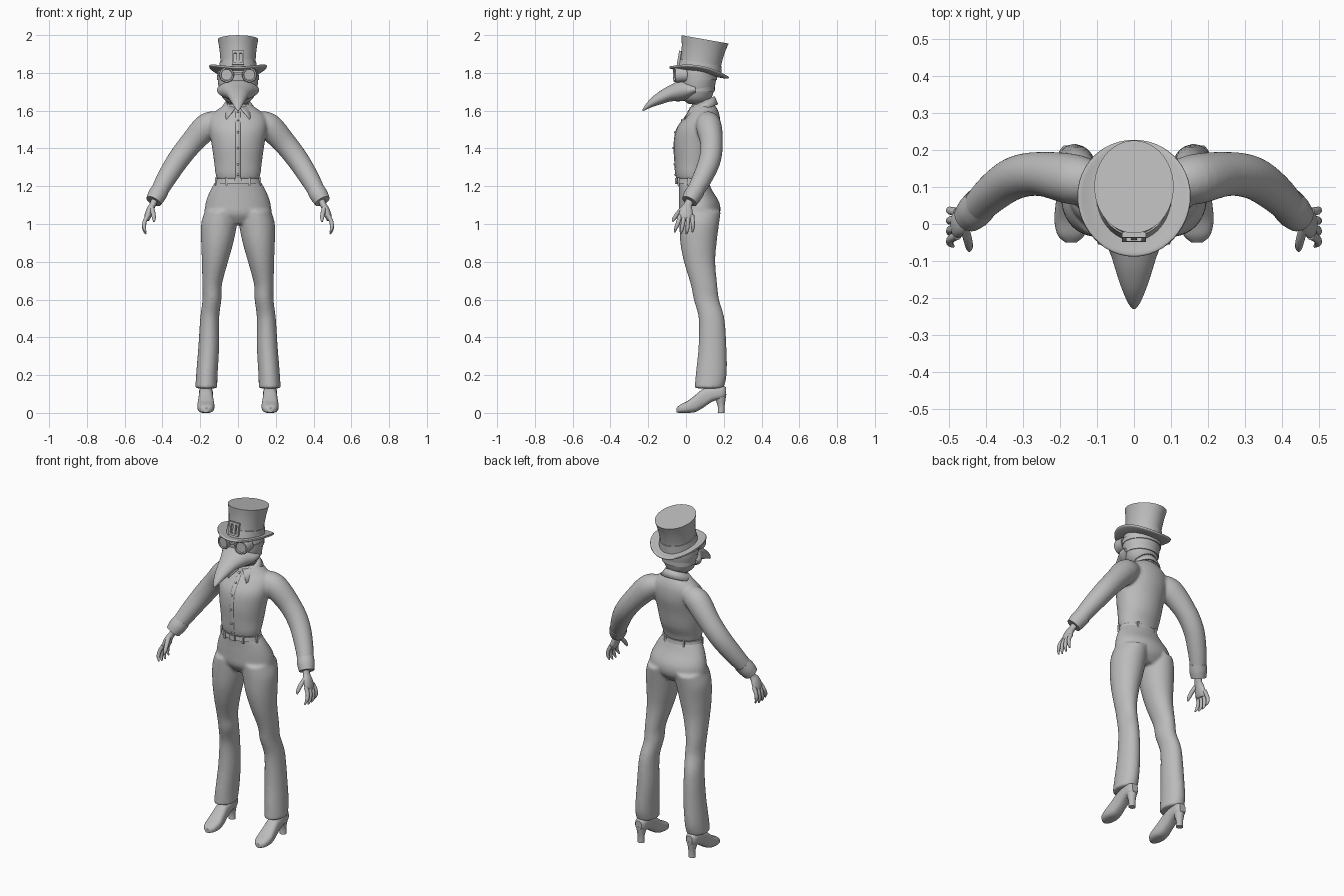
import bpy, bmesh
from math import sin, cos, pi, radians
from mathutils import Vector, Matrix

cube = bpy.data.objects.get("Cube")
if cube:
    bpy.data.objects.remove(cube, do_unlink=True)

clay = bpy.data.materials.new("plain_grey")
clay.use_nodes = True
clay.diffuse_color = (.5, .5, .5, 1)
clay.node_tree.nodes["Principled BSDF"].inputs["Base Color"].default_value = (.5, .5, .5, 1)

X, Y, Z = Vector((1, 0, 0)), Vector((0, 1, 0)), Vector((0, 0, 1))
SIDES = {"left": 1, "right": -1}
made = []


def smooth(rows, steps):
    """Interpolate rows of numbers with a Catmull-Rom spline."""
    result = []
    last = len(rows) - 1
    for i in range(last):
        quad = (rows[max(i - 1, 0)], rows[i], rows[i + 1], rows[min(i + 2, last)])
        for s in range(steps):
            t = s / steps
            result.append(tuple(
                b + t / 2 * (c - a + t * (2 * a - 5 * b + 4 * c - d + t * (3 * b - a - 3 * c + d)))
                for a, b, c, d in zip(*quad)))
    return result + [rows[-1]]


def flip(rows, side):
    return [(row[0] * side,) + tuple(row[1:]) for row in rows]


def loft(bm, rows, axis=None, ref=X, steps=5, count=32, power=1):
    """Skin elliptical sections given as x, y, z, radius along ref, other radius."""
    rows = smooth(rows, steps)
    centres = [Vector(row[:3]) for row in rows]
    rings = []
    for i, row in enumerate(rows):
        tangent = axis or centres[min(i + 1, len(rows) - 1)] - centres[max(i - 1, 0)]
        tangent = tangent.normalized()
        u = (ref - tangent * ref.dot(tangent)).normalized()
        v = tangent.cross(u)
        ring = []
        for k in range(count):
            c, s = cos(2 * pi * k / count), sin(2 * pi * k / count)
            c, s = [abs(w) ** power * (1 if w > 0 else -1) for w in (c, s)]
            ring.append(bm.verts.new(centres[i] + u * c * row[3] + v * s * row[4]))
        rings.append(ring)
    for low, high in zip(rings, rings[1:]):
        for k in range(count):
            n = (k + 1) % count
            bm.faces.new((low[k], low[n], high[n], high[k]))
    bm.faces.new(rings[0])
    bm.faces.new(rings[-1])


def box(bm, centre, size):
    place = Matrix.Translation(centre) @ Matrix.Diagonal((*size, 1))
    bmesh.ops.create_cube(bm, size=1, matrix=place)


def finish(name, bm, matrix=None, blend=False):
    """Turn a bmesh into an object, optionally fusing its parts."""
    if matrix:
        bm.transform(matrix)
    bmesh.ops.recalc_face_normals(bm, faces=bm.faces)
    mesh = bpy.data.meshes.new(name)
    bm.to_mesh(mesh)
    bm.free()
    mesh.materials.append(clay)
    obj = bpy.data.objects.new(name, mesh)
    bpy.context.collection.objects.link(obj)
    made.append(obj)
    if blend:
        remesh = obj.modifiers.new("fuse", "REMESH")
        remesh.mode = "VOXEL"
        remesh.voxel_size = .008
        remesh.use_smooth_shade = True
        relax = obj.modifiers.new("relax", "SMOOTH")
        relax.iterations = 6
    return obj


def lofted(name, rows, **options):
    bm = bmesh.new()
    loft(bm, rows, **options)
    return finish(name, bm)


# Trousers: hips fused with two flared legs
hips = [(0, .037, 1.235, .113, .078), (0, .05, 1.18, .146, .088), (0, .07, 1.11, .172, .108),
        (0, .072, 1.05, .17, .106), (0, .07, 1, .1, .07)]
leg = [(.09, .075, 1.07, .085, .11), (.1, .07, 1, .095, .105), (.11, .066, .9, .085, .096),
       (.122, .072, .8, .069, .083), (.137, .095, .68, .052, .07), (.138, .108, .6, .05, .067),
       (.15, .135, .5, .05, .068), (.155, .14, .35, .055, .074), (.165, .133, .2, .057, .082),
       (.168, .122, .13, .058, .076)]
bm = bmesh.new()
loft(bm, hips, axis=Z)
for side in SIDES.values():
    loft(bm, flip(leg, side), axis=Z)
finish("trousers", bm, blend=True)

# Shirt: torso fused with sleeves
torso = [(0, .033, 1.235, .112, .08), (0, .033, 1.27, .12, .088), (0, .043, 1.33, .127, .102),
         (0, .05, 1.42, .14, .113), (0, .065, 1.5, .153, .115), (0, .085, 1.56, .15, .095),
         (0, .095, 1.6, .115, .075), (0, .09, 1.635, .065, .06)]
sleeve = [(.09, .11, 1.545, .05, .05), (.16, .12, 1.52, .068, .07), (.25, .135, 1.425, .06, .062),
          (.32, .125, 1.335, .058, .058), (.38, .085, 1.24, .052, .052),
          (.43, .035, 1.15, .043, .043)]
bm = bmesh.new()
loft(bm, torso, axis=Z)
for side in SIDES.values():
    loft(bm, flip(sleeve, side), ref=Y)
finish("shirt", bm, blend=True)

# Front placket and buttons following the chest
chest = [(0, cy - ry + .001, z, .012, .004) for x, cy, z, rx, ry in torso[:-1]]
lofted("placket", chest, axis=Z, count=12)
bm = bmesh.new()
for row in smooth(chest, 5)[4::5]:
    spot = Matrix.Translation((0, row[1] - .004, row[2]))
    bmesh.ops.create_uvsphere(bm, u_segments=10, v_segments=6, radius=.006, matrix=spot)
finish("buttons", bm)

# Folded collar with two points
bm = bmesh.new()
pairs = []
for k in range(33):
    w = k / 16 - 1
    top, low = pi / 2 + w * (pi - .2), pi / 2 + w * (pi - .72)
    tip = max(0, abs(w) - .6) / .4
    pairs.append((
        bm.verts.new((.06 * cos(top), .085 + .062 * sin(top), 1.645 + .03 * sin(top))),
        bm.verts.new((.09 * cos(low), .082 + (.085 + .03 * tip) * sin(low),
                      1.603 + .03 * sin(low) - .028 * tip * tip))))
for (a, b), (c, d) in zip(pairs, pairs[1:]):
    bm.faces.new((a, b, d, c))
collar = finish("collar", bm)
collar.modifiers.new("cloth", "SOLIDIFY").thickness = .009
collar.modifiers["cloth"].offset = 0

# Belt with buckle and loops
lofted("belt", [(0, .035, 1.215, .123, .087), (0, .035, 1.24, .118, .084)], axis=Z, steps=1)
bm = bmesh.new()
box(bm, (0, -.051, 1.228), (.036, .012, .03))
for angle in (-60, -120, -15, 195, 60, 120):
    a = radians(angle)
    box(bm, (.121 * cos(a), .035 + .086 * sin(a), 1.226), (.012, .012, .042))
finish("belt_buckle_and_loops", bm)

# Cuffs, hands, shoes
cuff = [(.412, .055, 1.18, .047, .047), (.43, .035, 1.15, .048, .048), (.447, .018, 1.12, .042, .042)]
palm = [(.435, .028, 1.145, .024, .02), (.45, .012, 1.105, .022, .017), (.466, .002, 1.075, .033, .019),
        (.478, -.001, 1.04, .038, .018), (.483, -.003, 1.02, .03, .012)]
thumb = [(.458, -.01, 1.09, .013, .013), (.449, -.042, 1.057, .012, .012),
         (.445, -.062, 1.03, .01, .01), (.445, -.072, 1.012, .004, .004)]
shoe = [(.17, -.05, .014, .015, .012), (.17, -.03, .022, .036, .022), (.17, .01, .032, .045, .032),
        (.17, .05, .05, .042, .045), (.17, .09, .077, .038, .05), (.17, .14, .1, .037, .04),
        (.17, .19, .108, .034, .035), (.17, .212, .11, .02, .025)]
heel = [(.17, .186, 0, .02, .018), (.17, .186, .04, .02, .019), (.17, .178, .1, .033, .036)]
for label, side in SIDES.items():
    lofted(label + "_cuff", flip(cuff, side), ref=Y)
    bm = bmesh.new()
    loft(bm, flip(palm, side), ref=Y, count=20)
    loft(bm, flip(thumb, side), ref=X, count=12)
    for k in range(4):
        y, reach = .021 * k - .031, .01 * (k in (1, 2))
        finger = [(.477, y, 1.045, .012, .012), (.494, y * 1.2 - .003, 1.012, .011, .011),
                  (.497, y * 1.4 - .008, .983 - reach, .0095, .0095),
                  (.488, y * 1.5 - .014, .957 - reach, .004, .004)]
        loft(bm, flip(finger, side), ref=Y, count=12)
    finish(label + "_hand", bm)
    bm = bmesh.new()
    loft(bm, flip(shoe, side), axis=Y, power=.75)
    loft(bm, flip(heel, side), axis=Z, count=20)
    finish(label + "_shoe", bm)

# Neck, hooded head and straps
lofted("neck", [(0, .09, 1.58, .056, .055), (0, .08, 1.69, .054, .053)], axis=Z)
head = [(0, .06, 1.635, .04, .045), (0, .057, 1.66, .075, .073), (0, .06, 1.7, .095, .086),
        (0, .062, 1.75, .106, .095), (0, .066, 1.8, .107, .096), (0, .07, 1.84, .098, .092)]
lofted("head", head, axis=Z)
for name, z in (("goggle_strap", 1.775), ("mask_strap", 1.715)):
    grow = .012 * (z < 1.75)
    lofted(name, [(0, .064, z - .013, .111 - grow, .1 - grow), (0, .064, z + .013, .112 - grow, .101 - grow)],
           axis=Z, steps=1)

# Curved beak mask
beak = [(0, .05, 1.712, .112, .03), (0, .01, 1.708, .11, .05), (0, -.03, 1.706, .088, .056),
        (0, -.08, 1.693, .064, .044), (0, -.13, 1.672, .048, .037), (0, -.18, 1.645, .031, .026),
        (0, -.215, 1.617, .015, .014), (0, -.23, 1.602, .003, .004)]
lofted("beak_mask", beak, axis=Y, steps=6)

# Round goggles with recessed lenses
bm = bmesh.new()
for side in SIDES.values():
    rim = [(.063, 0, 1.79, .036, .036), (.061, -.05, 1.79, .041, .041),
           (.06, -.062, 1.79, .038, .038), (.06, -.062, 1.79, .031, .031),
           (.06, -.055, 1.79, .029, .029)]
    loft(bm, flip(rim, side), axis=Vector((.2 * side, -1, 0)), steps=1)
box(bm, (0, -.046, 1.795), (.05, .012, .012))
finish("goggles", bm)

# Tilted top hat with side-rolled brim
tilt = Matrix.Translation((0, .07, 1.805)) @ Matrix.Rotation(radians(-10), 4, "X")
bm = bmesh.new()
loft(bm, [(0, 0, 0, .098, .113), (0, 0, .05, .093, .108), (0, 0, .12, .098, .115),
          (0, 0, .175, .107, .127)], axis=Z, count=48)
finish("hat_crown", bm, tilt)
bm = bmesh.new()
loft(bm, [(0, 0, -.008, .09, .1), (0, 0, -.008, .12, .13), (0, 0, -.006, .148, .155),
          (0, 0, 0, .153, .16), (0, 0, .006, .148, .155), (0, 0, .006, .12, .13),
          (0, 0, .008, .09, .1)], axis=Z, steps=3, count=48)
for v in bm.verts:
    v.co.z += 1.4 * v.co.x ** 2 - .003
finish("hat_brim", bm, tilt)
bm = bmesh.new()
loft(bm, [(0, 0, .005, .102, .117), (0, 0, .05, .097, .112)], axis=Z, steps=1, count=48)
finish("hat_band", bm, tilt)
bm = bmesh.new()
for side in SIDES.values():
    box(bm, (.026 * side, -.117, .055), (.012, .014, .076))
    box(bm, (0, -.117, .055 + .032 * side), (.05, .014, .012))
box(bm, (0, -.114, .055), (.016, .012, .06))
finish("hat_buckle", bm, tilt)

# Smooth shading with crisp edges
bpy.ops.object.select_all(action="DESELECT")
for obj in made:
    obj.select_set(True)
bpy.context.view_layer.objects.active = made[0]
bpy.ops.object.shade_smooth_by_angle(angle=radians(40))
